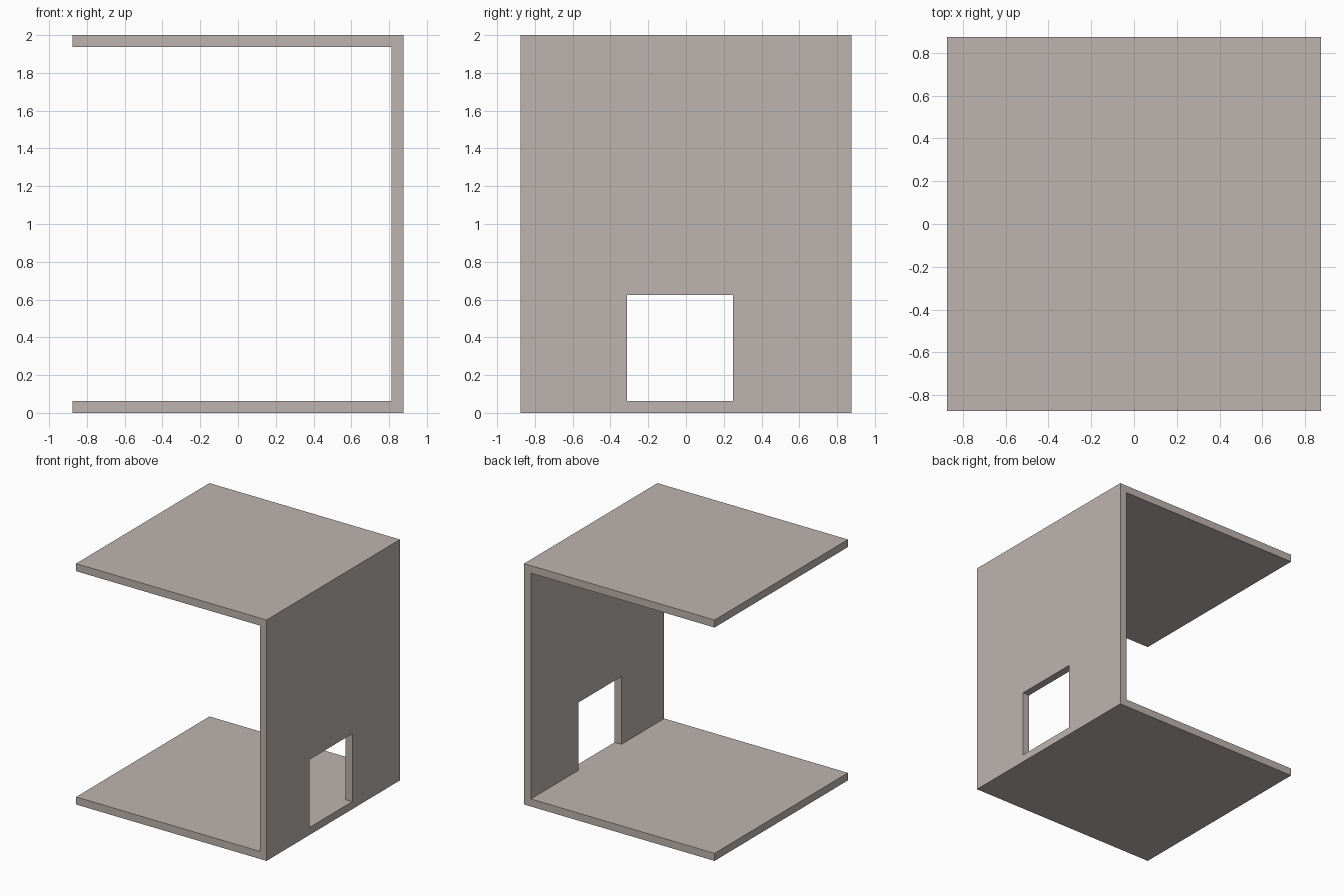
import bpy
import bmesh
from mathutils import Vector

if "Cube" in bpy.data.objects:
    bpy.data.objects.remove(bpy.data.objects["Cube"])

HALF = 0.875      # half width and half depth
HEIGHT = 2.0
T = 0.0625        # panel thickness
Y0, Y1 = -0.3125, 0.25   # doorway sides
Z0, Z1 = T, 0.625        # doorway sill and head

stone = bpy.data.materials.new("warm_grey")
stone.diffuse_color = (0.51, 0.455, 0.43, 1)
stone.use_nodes = True
stone.node_tree.nodes["Principled BSDF"].inputs["Base Color"].default_value = stone.diffuse_color

# Floor, wall and roof as one C-shaped profile extruded from front to back
inner = HALF - T
profile = [(-HALF, 0), (HALF, 0), (HALF, HEIGHT), (-HALF, HEIGHT),
           (-HALF, HEIGHT - T), (inner, HEIGHT - T), (inner, T), (-HALF, T)]
bm = bmesh.new()
front = bm.faces.new([bm.verts.new((x, -HALF, z)) for x, z in profile])
ext = bmesh.ops.extrude_face_region(bm, geom=[front], use_keep_orig=True)
bmesh.ops.translate(bm, vec=(0, 2 * HALF, 0),
                    verts=[g for g in ext["geom"] if isinstance(g, bmesh.types.BMVert)])

# Doorway: cut both wall skins along its outline, remove the panels, line the opening
for co, no in (((0, Y0, 0), (0, 1, 0)), ((0, Y1, 0), (0, 1, 0)),
               ((0, 0, Z0), (0, 0, 1)), ((0, 0, Z1), (0, 0, 1))):
    wall = [f for f in bm.faces
            if all(v.co.x > inner - 0.001 for v in f.verts)
            and max(v.co.y for v in f.verts) - min(v.co.y for v in f.verts) > 0.01]
    geom = set(wall)
    for f in wall:
        geom.update(f.edges, f.verts)
    bmesh.ops.bisect_plane(bm, geom=list(geom), dist=1e-5,
                           plane_co=Vector(co), plane_no=Vector(no))


def in_doorway(f):
    c = f.calc_center_median()
    flat = max(v.co.x for v in f.verts) - min(v.co.x for v in f.verts) < 1e-4
    return flat and c.x > inner - 0.001 and Y0 < c.y < Y1 and Z0 < c.z < Z1


panels = [f for f in bm.faces if in_doorway(f)]
rims = list({e for f in panels for e in f.edges})
bmesh.ops.delete(bm, geom=panels, context='FACES_ONLY')
bmesh.ops.bridge_loops(bm, edges=rims)
bmesh.ops.recalc_face_normals(bm, faces=bm.faces)

mesh = bpy.data.meshes.new("open_room_shell")
bm.to_mesh(mesh)
bm.free()
mesh.materials.append(stone)
bpy.context.collection.objects.link(bpy.data.objects.new("open_room_shell", mesh))
